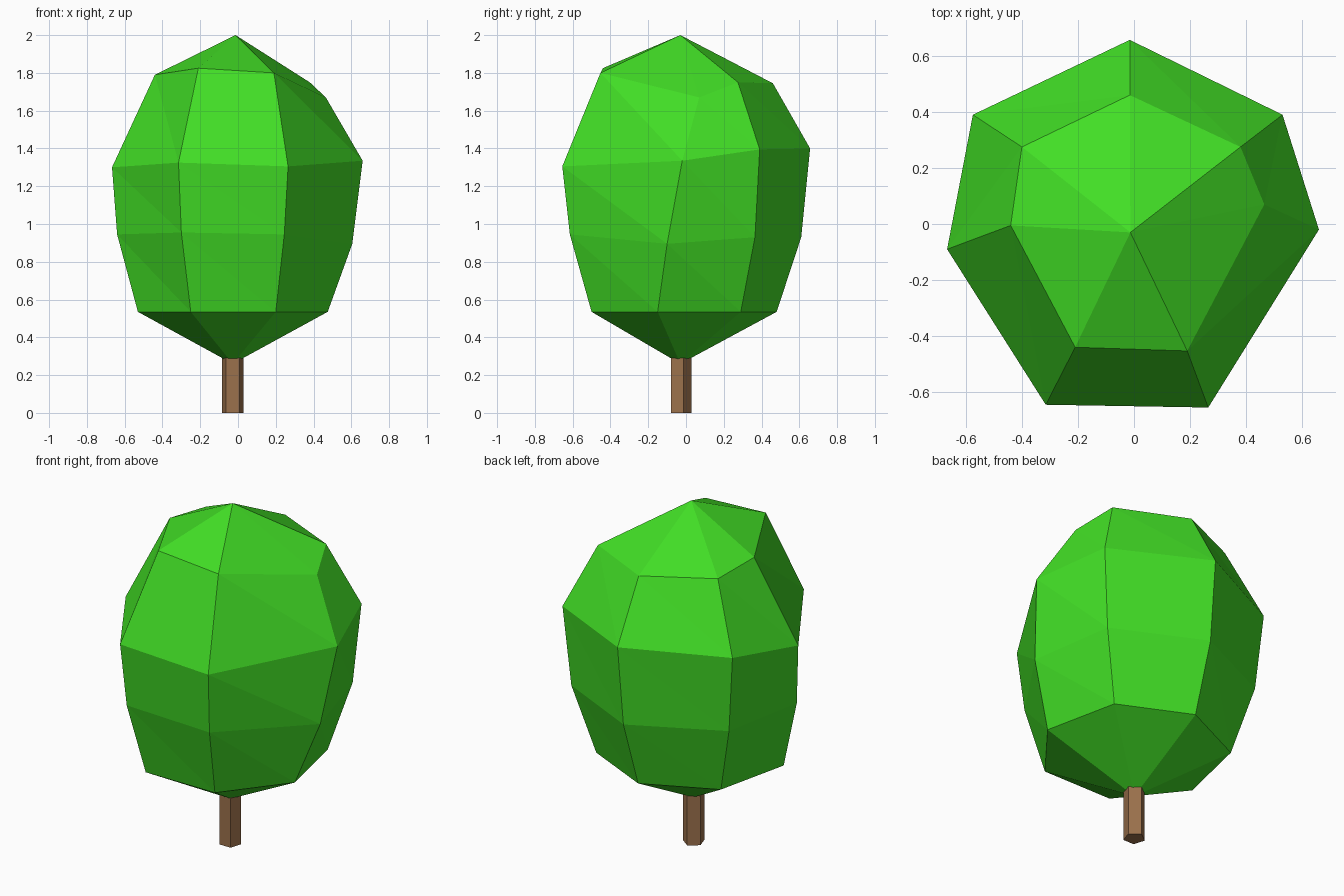
import bpy, bmesh, math

if "Cube" in bpy.data.objects:
    bpy.data.objects.remove(bpy.data.objects["Cube"])


def material(name, rgb):
    m = bpy.data.materials.new(name)
    m.diffuse_color = (*rgb, 1)
    m.use_nodes = True
    m.node_tree.nodes["Principled BSDF"].inputs["Base Color"].default_value = m.diffuse_color
    return m


def finish(name, bm, mat):
    bmesh.ops.recalc_face_normals(bm, faces=bm.faces[:])
    me = bpy.data.meshes.new(name)
    bm.to_mesh(me)
    bm.free()
    me.materials.append(mat)
    ob = bpy.data.objects.new(name, me)
    bpy.context.collection.objects.link(ob)
    return ob


leaf_green = material("leaf green", (0.054, 0.73, 0.019))
bark_brown = material("bark brown", (0.33, 0.165, 0.072))

# Crown: four irregular seven-sided cross-sections, bottom to top,
# each running counter-clockwise from the front left corner
rings = [
    [(-.25, -.50, .535), (.20, -.50, .535), (.475, -.15, .535), (.38, .29, .535),
     (-.025, .48, .535), (-.43, .29, .535), (-.53, -.15, .535)],
    [(-.30, -.605, .955), (.245, -.615, .945), (.605, -.10, .895), (.49, .365, .93),
     (-.02, .61, .93), (-.535, .365, .935), (-.64, -.115, .945)],
    [(-.315, -.645, 1.325), (.265, -.655, 1.305), (.66, -.02, 1.335), (.53, .39, 1.395),
     (-.015, .657, 1.40), (-.575, .39, 1.385), (-.667, -.09, 1.30)],
    [(-.21, -.44, 1.825), (.19, -.453, 1.80), (.465, .07, 1.67), (.38, .275, 1.75),
     (-.015, .46, 1.745), (-.40, .275, 1.76), (-.44, -.005, 1.79)],
]
bm = bmesh.new()
loops = [[bm.verts.new(p) for p in ring] for ring in rings]
base = bm.verts.new((-.028, -.03, .26))
tip = bm.verts.new((-.013, -.03, 2))
for i in range(7):
    j = (i + 1) % 7
    bm.faces.new((base, loops[0][j], loops[0][i]))
    bm.faces.new((tip, loops[3][i], loops[3][j]))
    for low, high in zip(loops, loops[1:]):
        bm.faces.new((low[i], low[j], high[i]))
        bm.faces.new((low[j], high[j], high[i]))
finish("leaf_crown", bm, leaf_green)

# Trunk: five-sided prism with a flat side to the front
bm = bmesh.new()
profile = []
for k in range(5):
    a = math.radians(90 + 72 * k)
    profile.append(bm.verts.new((-.028 + .06 * math.cos(a), -.031 + .06 * math.sin(a), 0)))
foot = bm.faces.new(profile)
top = bmesh.ops.extrude_face_region(bm, geom=[foot], use_keep_orig=True)
for v in top["geom"]:
    if isinstance(v, bmesh.types.BMVert):
        v.co.z = .29
finish("trunk", bm, bark_brown)
